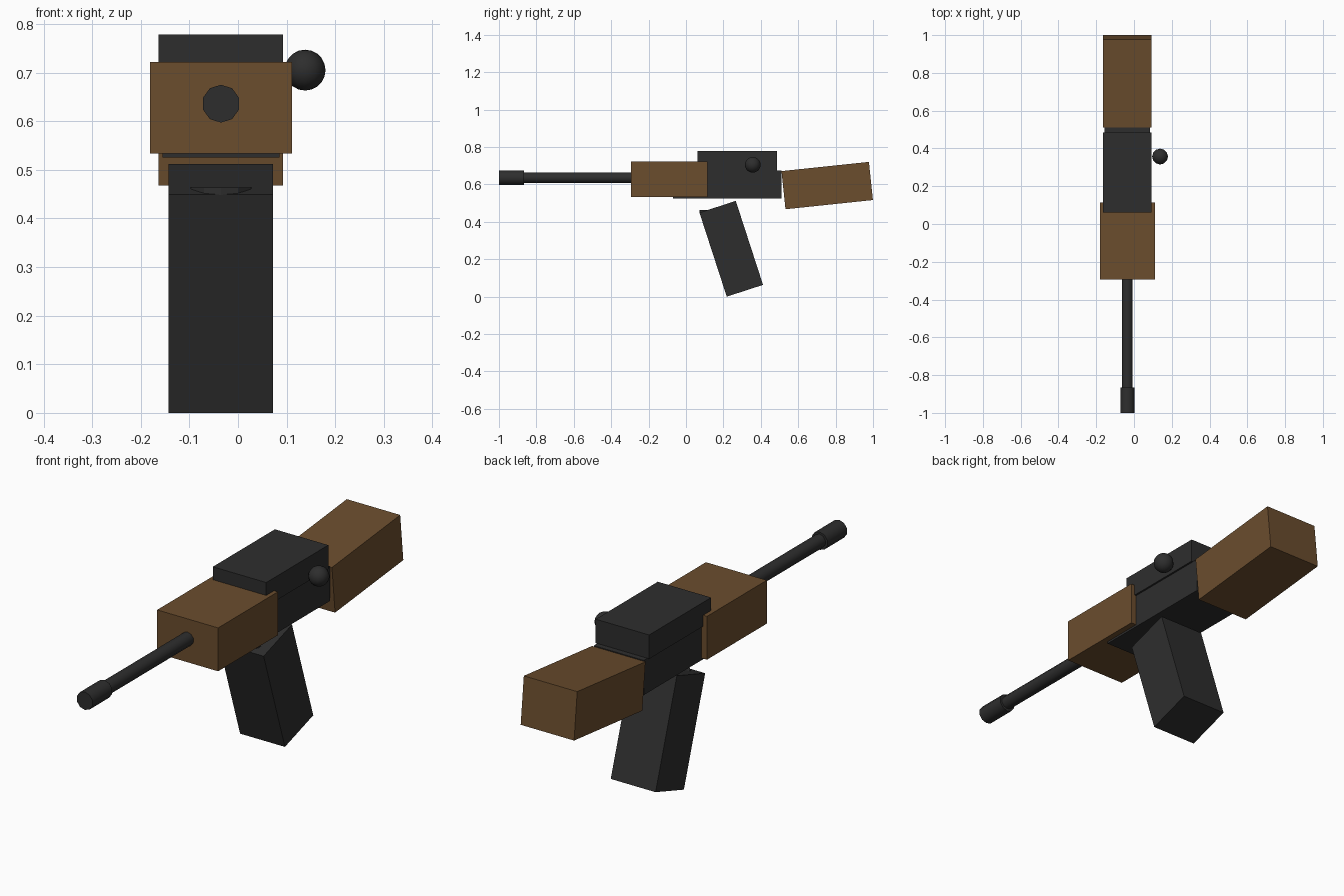
import bpy
from math import radians, pi

if "Cube" in bpy.data.objects:
    bpy.data.objects.remove(bpy.data.objects["Cube"], do_unlink=True)

AXIS_X = -0.035  # centre plane of the body
BORE_Z = 0.636


def material(name, color):
    m = bpy.data.materials.new(name)
    m.use_nodes = True
    m.diffuse_color = color
    m.node_tree.nodes["Principled BSDF"].inputs["Base Color"].default_value = color
    return m


METAL = material("dark metal", (0.027, 0.027, 0.027, 1))
WOOD = material("brown wood", (0.147, 0.074, 0.027, 1))


def finish(name, mat, smooth=False):
    ob = bpy.context.object
    ob.name = name
    ob.data.materials.append(mat)
    if smooth:
        bpy.ops.object.shade_smooth_by_angle(angle=radians(50))
    return ob


def block(name, mat, y, z, size, tilt=0):
    """Box on the centre plane, tilted about the x axis."""
    bpy.ops.mesh.primitive_cube_add(size=1, location=(AXIS_X, y, z))
    ob = finish(name, mat)
    ob.scale = size
    ob.rotation_euler.x = radians(tilt)


def tube(name, radius, y0, y1):
    """Ten-sided cylinder along y with a corner at the top."""
    bpy.ops.mesh.primitive_cylinder_add(
        vertices=10, radius=radius, depth=y1 - y0,
        location=(AXIS_X, (y0 + y1) / 2, BORE_Z), rotation=(pi / 2, 0, 0))
    finish(name, METAL, True)


# Body
block("receiver", METAL, 0.22, 0.6, (0.24, 0.58, 0.15))
block("receiver_cover", METAL, 0.273, 0.726, (0.256, 0.425, 0.104))

# Wooden furniture
block("handguard", WOOD, -0.09, 0.628, (0.292, 0.41, 0.188))
block("stock", WOOD, 0.755, 0.594, (0.256, 0.47, 0.205), 6)

# Magazine, slanting backwards towards its foot
block("magazine", METAL, 0.242, 0.256, (0.215, 0.204, 0.472), 18)

# Thin disc set into the magazine's front top edge
bpy.ops.mesh.primitive_cylinder_add(
    vertices=12, radius=0.07, depth=0.016, location=(AXIS_X, 0.141, 0.456))
finish("magazine_catch", METAL)

# Barrel and muzzle
tube("barrel", 0.029, -0.9, -0.2)
tube("muzzle", 0.039, -1.0, -0.865)

# Round charging knob on the left side
bpy.ops.mesh.primitive_uv_sphere_add(
    segments=12, ring_count=10, radius=0.042, location=(0.138, 0.357, 0.705))
finish("charging_knob", METAL, True)
